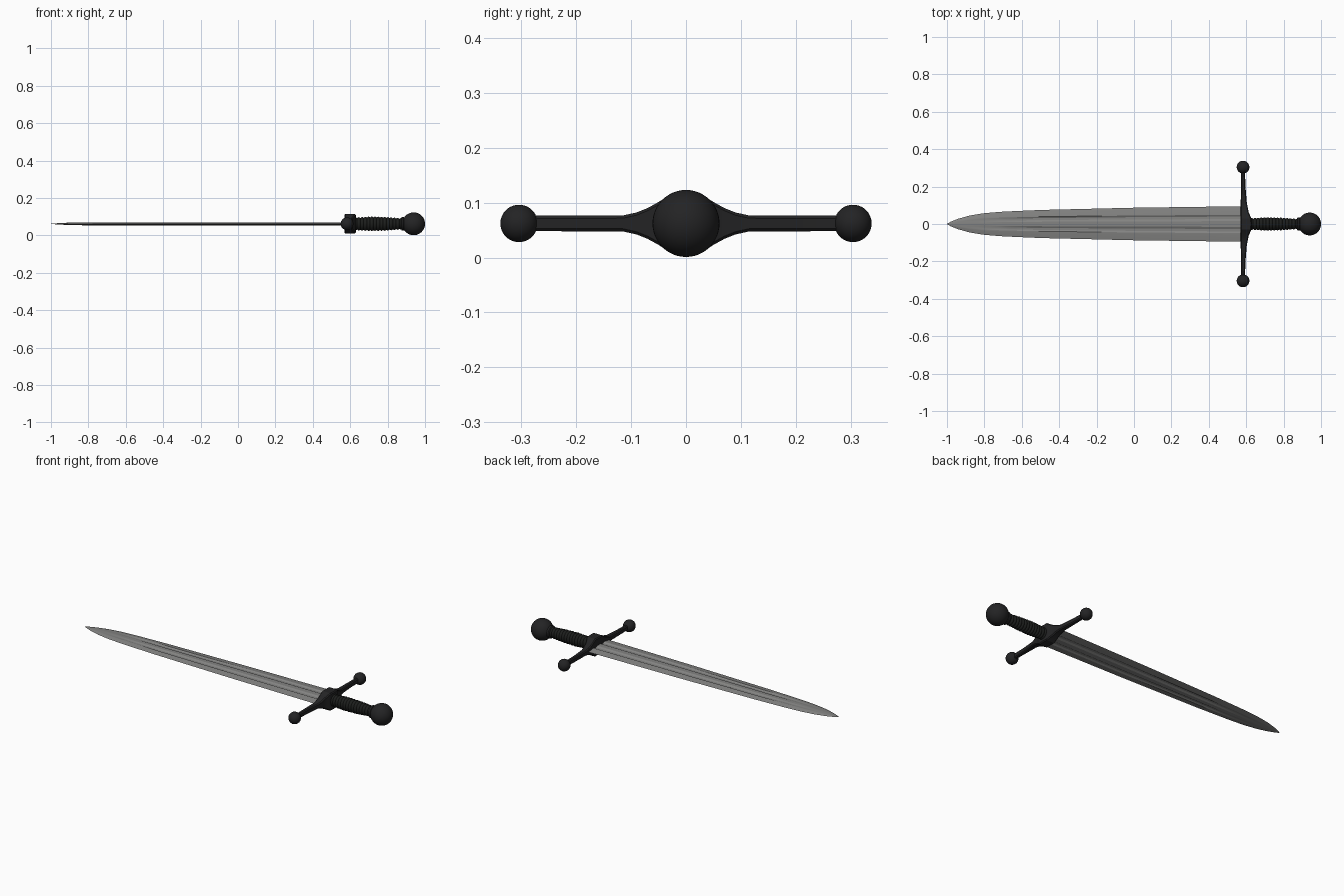
import bpy, bmesh, math
from mathutils import Vector

cube = bpy.data.objects.get("Cube")
if cube:
    bpy.data.objects.remove(cube)

MID = 0.062  # height of the dagger's long axis


def material(name, rgb, metallic=0.0):
    m = bpy.data.materials.new(name)
    m.use_nodes = True
    m.diffuse_color = (*rgb, 1)
    bsdf = m.node_tree.nodes["Principled BSDF"]
    bsdf.inputs["Base Color"].default_value = (*rgb, 1)
    bsdf.inputs["Roughness"].default_value = 0.5
    return m


steel = material("blade steel", (0.23, 0.23, 0.225))
iron = material("dark iron", (0.017, 0.017, 0.018))
leather = material("black leather", (0.012, 0.013, 0.012))


def loft(name, rings, mat, angle):
    """Skin a list of closed rings and cap both ends."""
    bm = bmesh.new()
    loops = [[bm.verts.new(p) for p in ring] for ring in rings]
    n = len(loops[0])
    for a, b in zip(loops, loops[1:]):
        for i in range(n):
            j = (i + 1) % n
            bm.faces.new((a[i], a[j], b[j], b[i]))
    bm.faces.new(loops[0])
    bm.faces.new(loops[-1])
    bmesh.ops.recalc_face_normals(bm, faces=bm.faces)
    mesh = bpy.data.meshes.new(name)
    bm.to_mesh(mesh)
    bm.free()
    ob = bpy.data.objects.new(name, mesh)
    bpy.context.collection.objects.link(ob)
    mesh.materials.append(mat)
    smooth(ob, angle)
    return ob


def smooth(ob, angle):
    bpy.ops.object.select_all(action="DESELECT")
    ob.select_set(True)
    bpy.context.view_layer.objects.active = ob
    bpy.ops.object.shade_smooth_by_angle(angle=math.radians(angle))


def ball(name, x, y, r):
    bpy.ops.mesh.primitive_uv_sphere_add(segments=40, ring_count=24, radius=r,
                                         location=(x, y, MID))
    ob = bpy.context.object
    ob.name = name
    ob.data.materials.append(iron)
    smooth(ob, 40)


def sample(table, t):
    """Linear lookup in a short list of (position, value) pairs."""
    for (a, va), (b, vb) in zip(table, table[1:]):
        if t <= b:
            return va + (vb - va) * max(0, (t - a) / (b - a))
    return table[-1][1]


# Blade: bevelled edges, two fullers either side of a central ridge
outline = [(-1, 0.001), (-0.98, 0.012), (-0.94, 0.028), (-0.88, 0.045),
           (-0.8, 0.058), (-0.7, 0.066), (-0.5, 0.075), (0, 0.087), (0.59, 0.095)]


def blade_ring(x):
    w = sample(outline, x)
    t = min(0.008, 0.0005 + w * 0.15)
    dip = 0.005 * min(1, max(0, (x + 0.88) / 0.4))
    half = [(1, 0), (0.62, 0.75 * t), (0.52, 0.85 * t), (0.42, 0.9 * t - dip),
            (0.28, 0.95 * t - dip), (0.16, t), (0, t)]
    upper = half + [(-y, z) for y, z in reversed(half[:-1])]
    lower = [(y, -z) for y, z in reversed(upper[1:-1])]
    return [(x, y * w, MID + z) for y, z in upper + lower]


stations = [x for x, _ in outline[:-1]] + [-0.6, -0.4, -0.2, 0.2, 0.4, 0.59]
loft("blade", [blade_ring(x) for x in sorted(stations)], steel, 15)

# Crossguard: slim bar swelling into a tall block around the blade
height = [(0, 0.052), (0.03, 0.052), (0.05, 0.039), (0.07, 0.028),
          (0.09, 0.02), (0.115, 0.0145), (0.3, 0.014)]
rear = [(0, 0.63), (0.03, 0.628), (0.06, 0.614), (0.115, 0.603), (0.2, 0.596), (0.3, 0.593)]


def guard_ring(y):
    h, back = sample(height, abs(y)), sample(rear, abs(y))
    front = 0.569 + 0.004 * abs(y) / 0.3
    c = 0.005
    corners = [(front + c, h), (back - c, h), (back, h - c), (back, c - h),
               (back - c, -h), (front + c, -h), (front, c - h), (front, h - c)]
    return [(x, y, MID + z) for x, z in corners]


steps = [0, 0.02, 0.03, 0.04, 0.05, 0.06, 0.07, 0.09, 0.115, 0.2, 0.3]
loft("crossguard", [guard_ring(y) for y in [-s for s in steps[:0:-1]] + steps], iron, 30)
for side, label in ((1, "back"), (-1, "front")):
    ball(label + "_guard_ball", 0.583, side * 0.304, 0.034)


# Lathe about the long axis, slightly flattened sideways
def lathe(name, profile, mat, angle, squash=1.0, sides=32):
    rings = []
    for x, r in profile:
        turn = [math.tau * i / sides for i in range(sides)]
        rings.append([(x, r * squash * math.cos(a), MID + r * math.sin(a)) for a in turn])
    return loft(name, rings, mat, angle)


# Grip: wound cord with a gentle taper
RIBS, START, END = 15, 0.62, 0.88
body = [(0, 0.034), (0.35, 0.039), (0.65, 0.037), (1, 0.030)]
profile = []
for i in range(RIBS * 6 + 1):
    t = i / (RIBS * 6)
    bump = abs(math.sin(math.pi * t * RIBS))
    profile.append((START + (END - START) * t, sample(body, t) - 0.005 * (1 - bump)))
lathe("grip", profile, leather, 50, squash=0.92)

# Collar and pommel
lathe("grip_collar", [(0.872, 0.03), (0.876, 0.036), (0.886, 0.036), (0.89, 0.03),
                      (0.91, 0.03)], iron, 40)
ball("pommel", 0.939, 0, 0.061)
